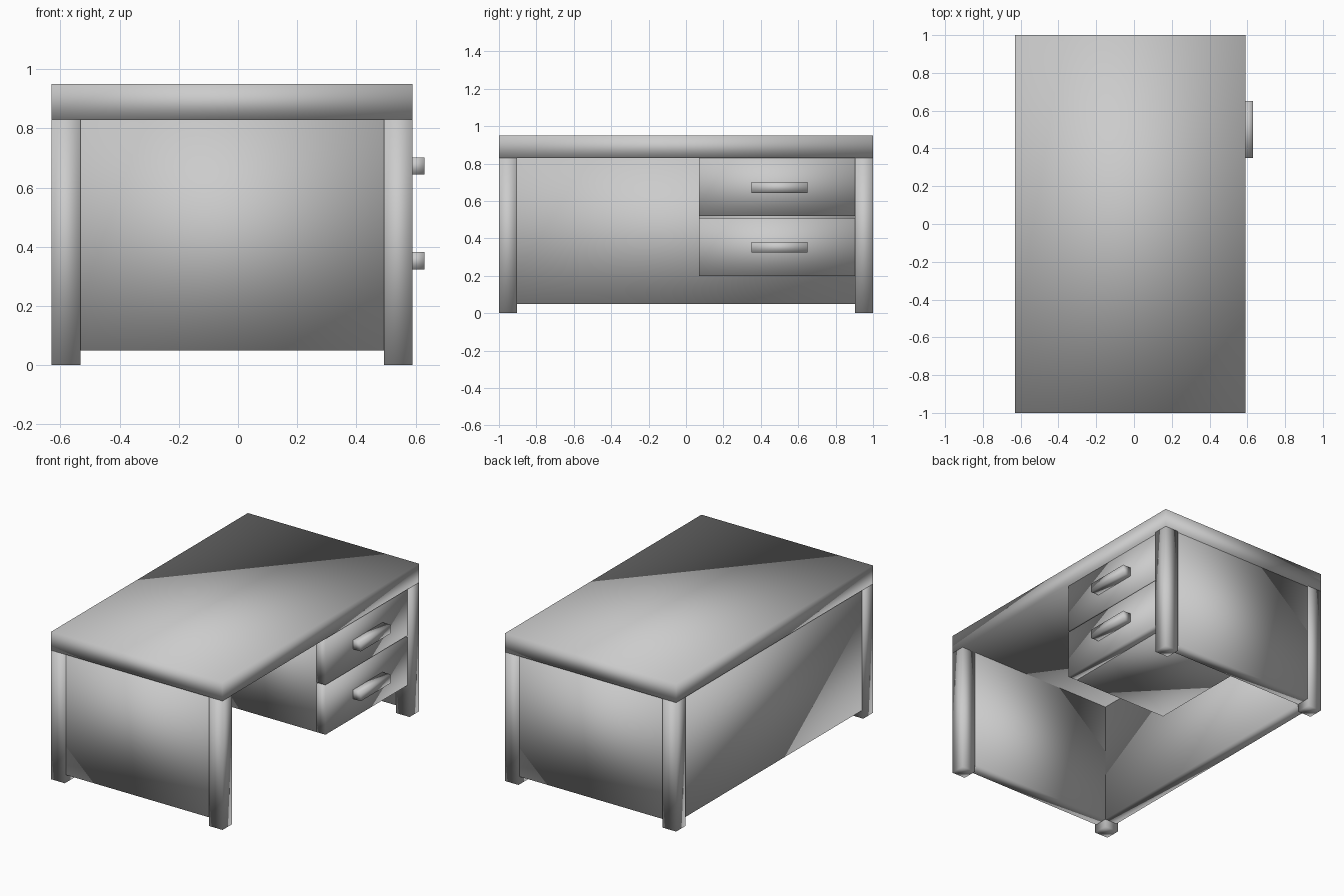
import bpy

if "Cube" in bpy.data.objects:
    bpy.data.objects.remove(bpy.data.objects["Cube"])


def box(name, x, y, z):
    """Smooth-shaded box from (min, max) ranges on each axis."""
    bpy.ops.mesh.primitive_cube_add(size=1)
    ob = bpy.context.object
    ob.name = name
    ranges = (x, y, z)
    centre = [(a + b) / 2 for a, b in ranges]
    size = [b - a for a, b in ranges]
    for v in ob.data.vertices:
        v.co = [c + s * k for c, s, k in zip(centre, size, v.co)]
    bpy.ops.object.shade_smooth()
    return ob


BACK, FRONT = -0.63, 0.59      # x extent of the desk, drawers face +x
LEG = 0.097                    # leg thickness
UNDER = 0.83                   # underside of the desktop

# Desktop
box("desktop", (BACK, FRONT), (-1, 1), (UNDER, 0.95))

# Legs and end panels, one set at each end
for side, label in ((-1, "left"), (1, "right")):
    leg_y = sorted((side, side * (1 - LEG)))
    panel_y = sorted((side * 0.99, side * (1 - LEG)))
    box(f"{label}_back_leg", (BACK, BACK + LEG), leg_y, (0, UNDER))
    box(f"{label}_front_leg", (FRONT - LEG, FRONT), leg_y, (0, UNDER))
    box(f"{label}_end_panel", (BACK + LEG, FRONT - LEG), panel_y, (0.05, UNDER))

# Back panel
box("back_panel", (BACK + 0.01, BACK + LEG), (-1 + LEG, 1 - LEG), (0.05, UNDER))

# Drawer cabinet hanging under the desktop
box("drawer_cabinet", (-0.17, 0.51), (0.07, 1 - LEG), (0.2, UNDER))

# Drawer fronts with bar handles
for label, z, handle_z in (("lower", (0.2, 0.51), 0.353),
                           ("upper", (0.52, UNDER), 0.673)):
    box(f"{label}_drawer_front", (0.51, 0.574), (0.07, 1 - LEG), z)
    box(f"{label}_drawer_handle", (0.574, 0.63), (0.35, 0.65),
        (handle_z - 0.029, handle_z + 0.029))
